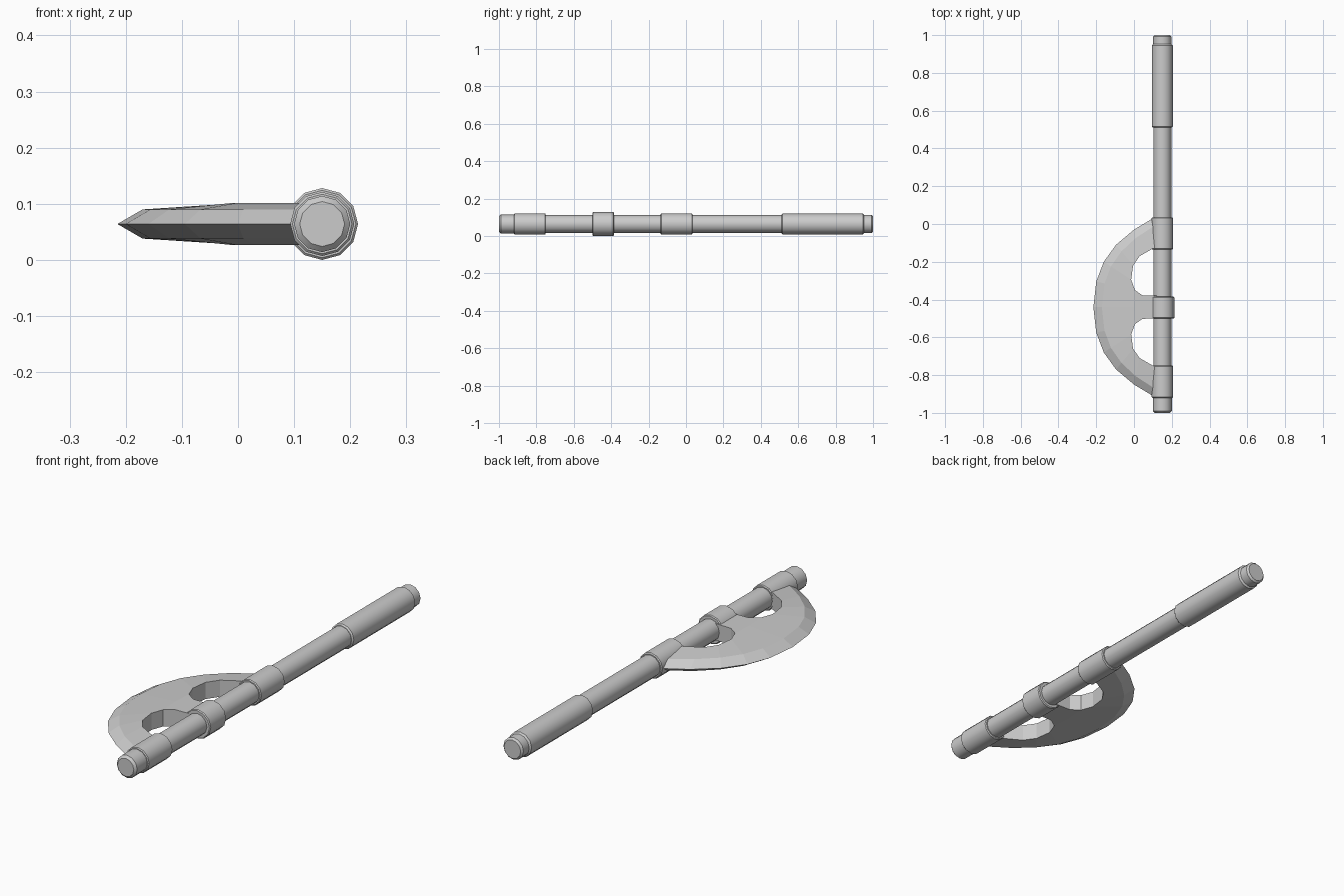
import bpy, bmesh, math
from mathutils import Vector

cube = bpy.data.objects.get("Cube")
if cube:
    bpy.data.objects.remove(cube)

AXIS_X, AXIS_Z = 0.15, 0.064   # centre line of the handle
BLADE_Y = -0.44                # symmetry line of the blade
SIDES = 12

grey = bpy.data.materials.new("plain grey")
grey.use_nodes = True
colour = (0.6, 0.6, 0.6, 1)
grey.diffuse_color = colour
grey.node_tree.nodes["Principled BSDF"].inputs["Base Color"].default_value = colour


def add_object(name, bm, location):
    mesh = bpy.data.meshes.new(name)
    bmesh.ops.recalc_face_normals(bm, faces=bm.faces)
    bm.to_mesh(mesh)
    bm.free()
    mesh.materials.append(grey)
    ob = bpy.data.objects.new(name, mesh)
    ob.location = location
    bpy.context.collection.objects.link(ob)
    return ob


def rod(name, y0, y1, radius, c0=0.004, c1=0.004):
    """Capped cylinder along y with a chamfer at each end."""
    profile = [(y0, radius - c0), (y0 + c0, radius), (y1 - c1, radius), (y1, radius - c1)]
    bm = bmesh.new()
    rings = []
    for y, r in profile:
        angles = [2 * math.pi * i / SIDES for i in range(SIDES)]
        rings.append([bm.verts.new((r * math.cos(a), y, r * math.sin(a))) for a in angles])
    for a, b in zip(rings, rings[1:]):
        for i in range(SIDES):
            j = (i + 1) % SIDES
            bm.faces.new((a[i], a[j], b[j], b[i]))
    bm.faces.new(rings[0])
    bm.faces.new(rings[-1])
    ob = add_object(name, bm, (AXIS_X, 0, AXIS_Z))
    bpy.ops.object.select_all(action='DESELECT')
    ob.select_set(True)
    bpy.context.view_layer.objects.active = ob
    bpy.ops.object.shade_smooth_by_angle(angle=math.radians(35))


# Handle, from the head end to the pommel
rod("shaft", -0.99, 0.97, 0.048)
rod("head_cap", -1.0, -0.9, 0.05, c0=0.01)
rod("front_collar", -0.92, -0.75, 0.057)
rod("middle_collar", -0.5, -0.385, 0.064)
rod("rear_collar", -0.135, 0.035, 0.057)
rod("grip", 0.51, 0.953, 0.056, c0=0.006, c1=0.008)
rod("pommel", 0.94, 1.0, 0.049, c1=0.008)

# Blade: one quarter, mirrored across its length and its thickness
outer = [(0.13, 0.037), (0.1, 0.03), (0, -0.03), (-0.095, -0.11),
         (-0.16, -0.2), (-0.2, -0.305), (-0.215, BLADE_Y)]
inner = [(0.13, -0.125), (0.1, -0.13), (0.03, -0.17), (-0.005, -0.22),
         (-0.015, -0.295), (0.005, -0.35), (0, BLADE_Y)]
spoke = [(0.005, -0.35), (0.045, -0.378), (0.13, -0.38)]
THICK, BEVEL_THICK, BEVEL = 0.037, 0.026, 0.045

bm = bmesh.new()


def point(p, z):
    return bm.verts.new((p[0] - AXIS_X, p[1] - BLADE_Y, z))


edge = [point(p, 0) for p in outer]
shoulder = []
for p, q in zip(outer, inner):
    p, q = Vector(p), Vector(q)
    shoulder.append(point(p + (q - p).normalized() * BEVEL, BEVEL_THICK))
rim = [point(p, THICK) for p in inner]
rim_mid = [point(p, 0) for p in inner[:-1]]

# Bevel, cheek and spoke faces
for a, b in ((edge, shoulder), (shoulder, rim)):
    for i in range(len(a) - 1):
        bm.faces.new((a[i], a[i + 1], b[i + 1], b[i]))
side = [rim[-2]] + [point(p, THICK) for p in spoke[1:]]
side_mid = [rim_mid[-1]] + [point(p, 0) for p in spoke[1:]]
centre = [rim[-1]] + [point((p[0], BLADE_Y), THICK) for p in spoke[1:]]
for i in range(len(side) - 1):
    bm.faces.new((side[i], side[i + 1], centre[i + 1], centre[i]))

# Walls of the opening
for top, low in ((rim[:-1], rim_mid), (side, side_mid)):
    for i in range(len(top) - 1):
        bm.faces.new((top[i], top[i + 1], low[i + 1], low[i]))

blade = add_object("blade", bm, (AXIS_X, BLADE_Y, AXIS_Z))
mirror = blade.modifiers.new("mirror", 'MIRROR')
mirror.use_axis = (False, True, True)
mirror.merge_threshold = 0.0005
